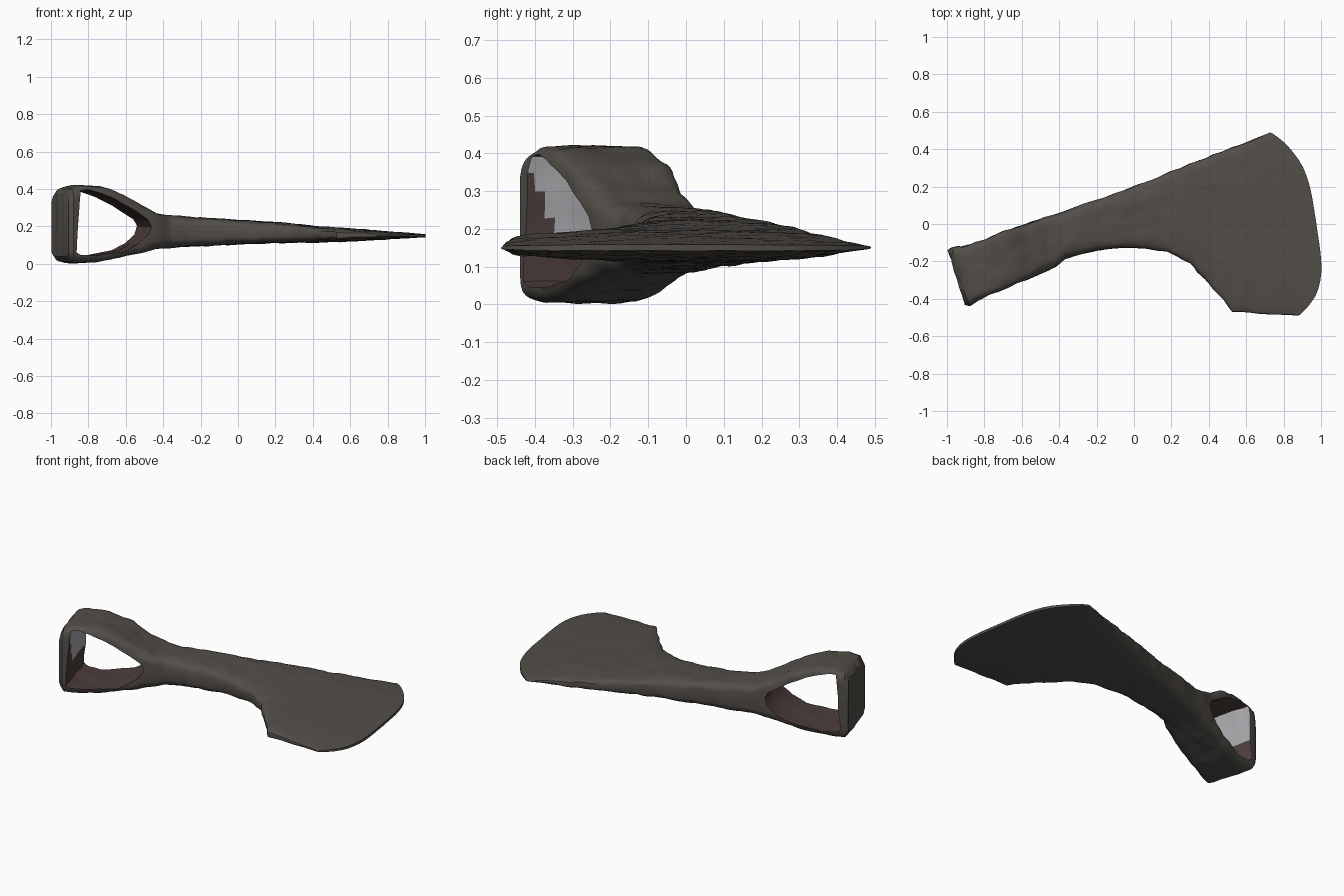
import bpy, bmesh, math
from mathutils import Vector, noise

old = bpy.data.objects.get("Cube")
if old:
    bpy.data.objects.remove(old, do_unlink=True)


def make_material(name, rgb):
    mat = bpy.data.materials.new(name)
    mat.use_nodes = True
    mat.diffuse_color = (*rgb, 1)
    mat.node_tree.nodes["Principled BSDF"].inputs["Base Color"].default_value = (*rgb, 1)
    return mat


MATERIALS = [make_material("weathered_iron", (0.085, 0.076, 0.066)),
             make_material("rusty_socket", (0.075, 0.048, 0.045)),
             make_material("bare_metal", (0.4, 0.4, 0.42))]


def make_object(name, bm):
    bmesh.ops.recalc_face_normals(bm, faces=bm.faces)
    mesh = bpy.data.meshes.new(name)
    bm.to_mesh(mesh)
    bm.free()
    for mat in MATERIALS:
        mesh.materials.append(mat)
    obj = bpy.data.objects.new(name, mesh)
    bpy.context.collection.objects.link(obj)
    return obj


def bridge(bm, a, b):
    n = len(a)
    return [bm.faces.new((a[i], a[(i + 1) % n], b[(i + 1) % n], b[i])) for i in range(n)]


# Sections from poll to cutting edge:
# back x, back y, front x, front y, bottom, top, squareness, bulge
SECTIONS = [
    (-0.995, -0.14, -0.905, -0.43, 0.04, 0.37, 8, 0),
    (-0.975, -0.125, -0.88, -0.44, 0.01, 0.40, 8, 0),
    (-0.92, -0.115, -0.83, -0.41, 0.005, 0.42, 8, 0),
    (-0.80, -0.08, -0.72, -0.36, 0.01, 0.415, 8, 0),
    (-0.68, -0.03, -0.60, -0.31, 0.04, 0.37, 8, 0),
    (-0.58, 0.0, -0.50, -0.265, 0.06, 0.31, 6, 0),
    (-0.48, 0.035, -0.42, -0.23, 0.08, 0.27, 5, 0),
    (-0.40, 0.06, -0.37, -0.185, 0.085, 0.26, 4, 0),
    (-0.20, 0.13, -0.20, -0.14, 0.095, 0.248, 4, 0),
    (0.0, 0.20, 0.0, -0.125, 0.105, 0.235, 4, 0),
    (0.15, 0.26, 0.18, -0.15, 0.11, 0.225, 4, 0),
    (0.27, 0.31, 0.30, -0.21, 0.113, 0.215, 4, 0),
    (0.40, 0.36, 0.40, -0.32, 0.115, 0.20, 4, 0.02),
    (0.53, 0.41, 0.53, -0.47, 0.12, 0.19, 4, 0.05),
    (0.73, 0.49, 0.88, -0.49, 0.142, 0.158, 4, 0.17),
]
SIDES = 56


def section_ring(bm, s):
    bx, by, fx, fy, low, high, power, bulge = s
    ring = []
    for i in range(SIDES):
        a = 2 * math.pi * i / SIDES
        t = math.cos(a)
        h = max(0, 1 - abs(t) ** power) ** (1 / power)
        h = math.copysign(h, math.sin(a)) * (high - low) / 2
        k = (1 + t) / 2
        p = Vector((fx + (bx - fx) * k + bulge * (1 - t ** 4),
                    fy + (by - fy) * k, (low + high) / 2 + h))
        # Forged, pitted surface; the ripple fades on the thin edge
        rough = min(0.006, (high - low) * 0.1)
        p += noise.noise_vector(p * 14) * rough + noise.noise_vector(p * 35) * rough * 0.4
        ring.append(bm.verts.new(p))
    return ring


def cap(bm, ring):
    half = SIDES // 2
    bm.faces.new((ring[0], ring[1], ring[-1]))
    for i in range(1, half - 1):
        bm.faces.new((ring[i], ring[i + 1], ring[-i - 1], ring[-i]))
    bm.faces.new((ring[half - 1], ring[half], ring[half + 1]))


# Axe head: one loft from poll to blade
bm = bmesh.new()
rings = []
for a, b in zip(SECTIONS, SECTIONS[1:]):
    steps = max(1, round((b[0] - a[0]) / 0.025))
    for j in range(steps):
        rings.append(section_ring(bm, [u + (v - u) * j / steps for u, v in zip(a, b)]))
rings.append(section_ring(bm, SECTIONS[-1]))
for a, b in zip(rings, rings[1:]):
    bridge(bm, a, b)
cap(bm, rings[0])
cap(bm, rings[-1])
axe_head = make_object("axe_head", bm)

# Socket cutter: rounded D profile swept along the slanted handle axis
wall = [(-0.93 + 0.025 * i / 14, 0.06 + 0.335 * i / 14) for i in range(15)]
curve = [(-0.86, 0.398), (-0.79, 0.38), (-0.71, 0.352), (-0.63, 0.315), (-0.55, 0.268),
         (-0.495, 0.235), (-0.475, 0.2), (-0.495, 0.155), (-0.55, 0.11), (-0.63, 0.072),
         (-0.72, 0.055), (-0.82, 0.042), (-0.9, 0.045)]
bm = bmesh.new()
rings = []
for j in range(33):
    y = -0.6 + 0.025 * j
    ring = []
    for x, z in wall + curve:
        p = Vector((x - 0.29 * (y + 0.2), y, z))
        ring.append(bm.verts.new(p + noise.noise_vector(p * 12) * 0.006))
    rings.append(ring)
for a, b in zip(rings, rings[1:]):
    for i, face in enumerate(bridge(bm, a, b)):
        c = face.calc_center_median()
        # Bare metal shows on the upper part of the poll's inner wall
        bare = i < len(wall) - 1 and c.z > 0.19 and c.y + 0.42 > (0.37 - c.z) * 0.41
        face.material_index = 2 if bare else 1
for ring in (rings[0], rings[-1]):
    bm.faces.new(ring).material_index = 1
cutter = make_object("socket_cutter", bm)
cutter.hide_render = True

# Cut the handle socket
mod = axe_head.modifiers.new("socket", "BOOLEAN")
mod.operation = "DIFFERENCE"
mod.solver = "EXACT"
mod.object = cutter
bpy.ops.object.select_all(action="DESELECT")
bpy.context.view_layer.objects.active = axe_head
axe_head.select_set(True)
bpy.ops.object.modifier_apply(modifier=mod.name)
bpy.data.objects.remove(cutter, do_unlink=True)
bpy.ops.object.shade_smooth_by_angle(angle=math.radians(35))
